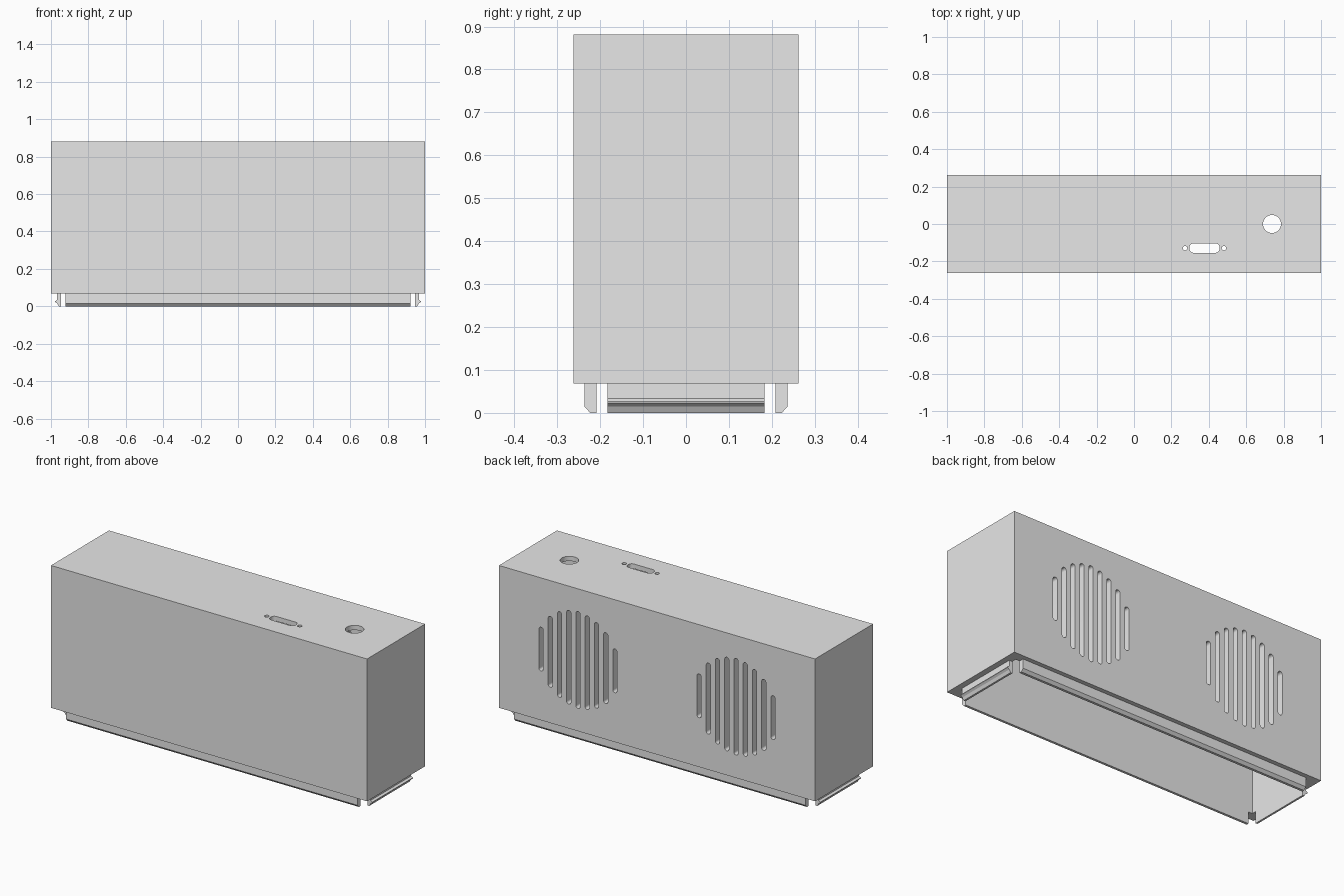
import bpy, bmesh, math
from mathutils import Vector

if "Cube" in bpy.data.objects:
    bpy.data.objects.remove(bpy.data.objects["Cube"])

# Overall dimensions
HX, HY = 1.0, 0.262            # half width, half depth
Z0, Z1 = 0.068, 0.882          # casing bottom and top
IX, IY = 0.947, 0.209          # half size of the cavity
ROOF = 0.027

grey = bpy.data.materials.new("plain grey")
grey.diffuse_color = (0.8, 0.8, 0.8, 1)
grey.use_nodes = True
grey.node_tree.nodes["Principled BSDF"].inputs["Base Color"].default_value = grey.diffuse_color


def prism(name, outline, direction):
    """Extrude a closed outline of 3D points along a direction."""
    bm = bmesh.new()
    face = bm.faces.new([bm.verts.new(p) for p in outline])
    new = bmesh.ops.extrude_face_region(bm, geom=[face])["geom"]
    bmesh.ops.translate(bm, vec=Vector(direction),
                        verts=[v for v in new if isinstance(v, bmesh.types.BMVert)])
    bmesh.ops.recalc_face_normals(bm, faces=bm.faces)
    mesh = bpy.data.meshes.new(name)
    bm.to_mesh(mesh)
    bm.free()
    mesh.materials.append(grey)
    obj = bpy.data.objects.new(name, mesh)
    bpy.context.collection.objects.link(obj)
    return obj


def box(name, x, y, z0, z1):
    return prism(name, [(-x, -y, z0), (x, -y, z0), (x, y, z0), (-x, y, z0)],
                 (0, 0, z1 - z0))


def rounded(cx, cy, hw, hh, r, steps=6):
    """Rounded rectangle outline; a circle when hw = hh = r."""
    pts = []
    for i, (sx, sy) in enumerate(((1, 1), (-1, 1), (-1, -1), (1, -1))):
        for k in range(steps + 1):
            a = math.pi / 2 * (i + k / steps)
            p = (round(cx + sx * (hw - r) + r * math.cos(a), 6),
                 round(cy + sy * (hh - r) + r * math.sin(a), 6))
            if not pts or p != pts[-1]:
                pts.append(p)
    if pts[0] == pts[-1]:
        pts.pop()
    return pts


def cut(target, cutter):
    mod = target.modifiers.new("cut", 'BOOLEAN')
    mod.operation = 'DIFFERENCE'
    mod.solver = 'EXACT'
    mod.object = cutter
    bpy.context.view_layer.objects.active = target
    bpy.ops.object.modifier_apply(modifier=mod.name)
    bpy.data.objects.remove(cutter)


# Casing: hollow box, open underneath
casing = box("casing", HX, HY, Z0, Z1)
cut(casing, box("cavity", IX, IY, Z0 - 0.1, Z1 - ROOF))

# Round hole, connector slot and two screw holes in the roof
for cx, cy, hw, hh, r, n in ((0.738, 0, 0.048, 0.048, 0.048, 10),
                             (0.377, -0.129, 0.08, 0.025, 0.021, 6),
                             (0.273, -0.129, 0.012, 0.012, 0.012, 4),
                             (0.481, -0.129, 0.012, 0.012, 0.012, 4)):
    cut(casing, prism("hole", [(x, y, Z1 - 0.1) for x, y in rounded(cx, cy, hw, hh, r, n)],
                      (0, 0, 0.2)))

# Two round speaker grilles of vertical slots in the back wall
SLOT, PITCH, RADIUS = 0.0135, 0.0584, 0.277
for centre in (-0.5, 0.5):
    for i in range(-4, 5):
        half = math.sqrt(RADIUS ** 2 - (abs(i) * PITCH + SLOT) ** 2)
        pts = rounded(centre + i * PITCH, (Z0 + Z1) / 2, SLOT, half, SLOT)
        cut(casing, prism("slot", [(x, HY - 0.1, z) for x, z in pts], (0, 0.2, 0)))

bpy.ops.object.select_all(action='DESELECT')
casing.select_set(True)
bpy.context.view_layer.objects.active = casing
bpy.ops.object.shade_smooth_by_angle(angle=math.radians(30))

# Locating lips under the long walls, chamfered at the outer bottom edge
long_profile = ((IY, Z0), (IY, 0), (0.223, 0), (0.237, 0.015), (0.237, Z0))
for side, s in (("front", -1), ("back", 1)):
    prism(side + "_lip", [(-0.922, s * y, z) for y, z in long_profile], (1.844, 0, 0))

# Snap lips under the short walls, with a small catch ridge
snap_profile = ((IX, Z0), (IX, 0), (0.958, 0), (0.967, 0.015), (0.978, 0.023),
                (0.978, 0.027), (0.967, 0.034), (0.967, Z0))
for side, s in (("left", -1), ("right", 1)):
    prism(side + "_snap_lip", [(s * x, -0.183, z) for x, z in snap_profile], (0, 0.366, 0))
